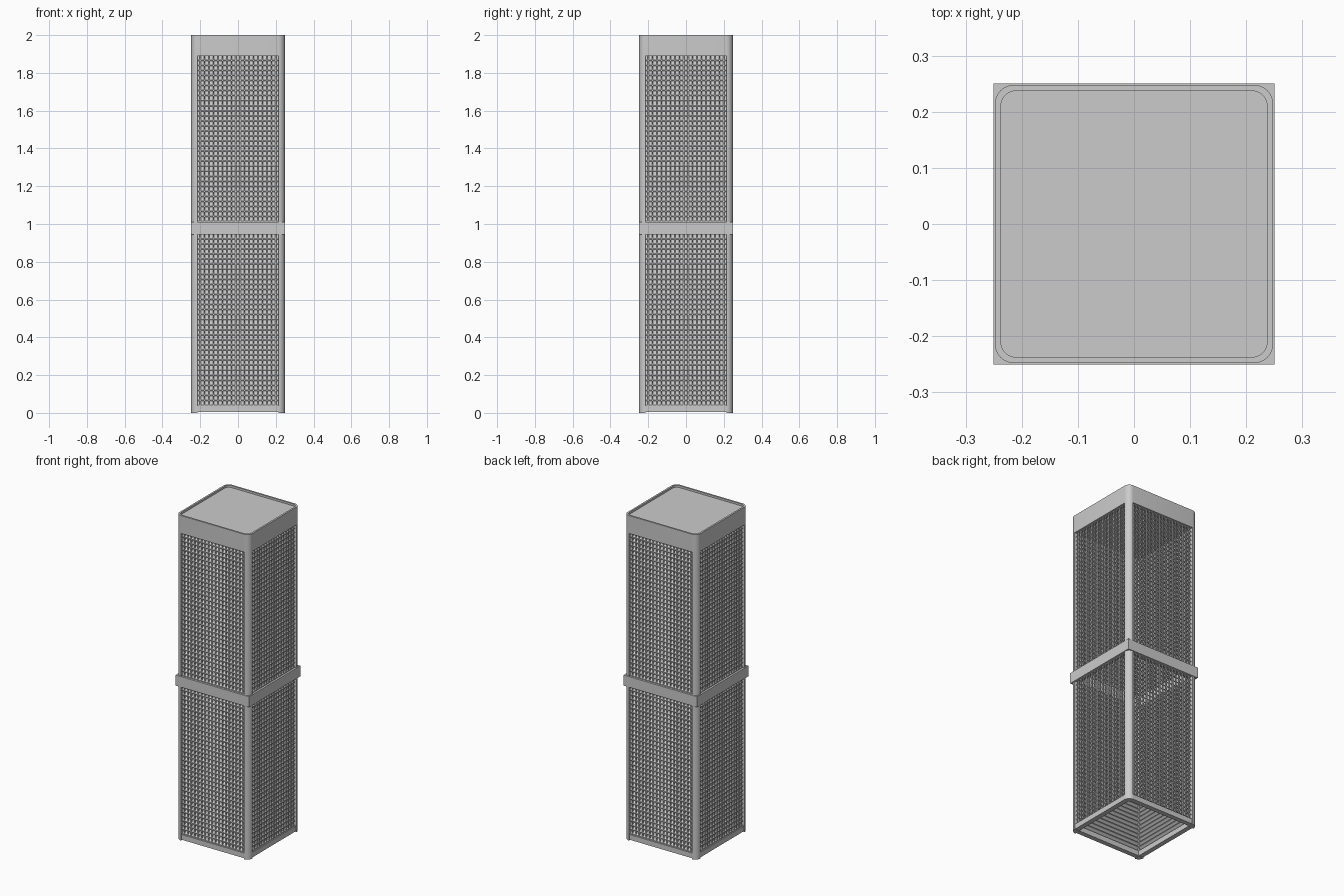
import bpy, bmesh, math
from mathutils import Matrix, Vector

if "Cube" in bpy.data.objects:
    bpy.data.objects.remove(bpy.data.objects["Cube"])

HALF = 0.248      # body half width
RAD = 0.034       # corner radius
PITCH = 0.0265    # louvre spacing


def finish(name, bm, smooth=False):
    bmesh.ops.recalc_face_normals(bm, faces=bm.faces)
    me = bpy.data.meshes.new(name)
    bm.to_mesh(me)
    bm.free()
    ob = bpy.data.objects.new(name, me)
    bpy.context.collection.objects.link(ob)
    if smooth:
        bpy.context.view_layer.objects.active = ob
        ob.select_set(True)
        bpy.ops.object.shade_smooth_by_angle(angle=math.radians(35))
        ob.select_set(False)
    return ob


def rounded(h, r, n=8):
    pts = []
    for k, (sx, sy) in enumerate([(1, 1), (-1, 1), (-1, -1), (1, -1)]):
        for i in range(n + 1):
            a = math.pi / 2 * (k + i / n)
            pts.append((sx * (h - r) + r * math.cos(a), sy * (h - r) + r * math.sin(a)))
    return pts


def loft(bm, rings, cap_last=True):
    """Skin a list of (outline, z) rings."""
    loops = [[bm.verts.new((x, y, z)) for x, y in o] for o, z in rings]
    for a, b in zip(loops, loops[1:]):
        for i in range(len(a)):
            j = (i + 1) % len(a)
            bm.faces.new((a[i], a[j], b[j], b[i]))
    if cap_last:
        bm.faces.new(loops[0])
        bm.faces.new(loops[-1])


def prism(bm, outline, z0, z1):
    loft(bm, [(outline, z0), (outline, z1)])


def box(bm, lo, hi):
    (x0, y0, z0), (x1, y1, z1) = lo, hi
    prism(bm, [(x0, y0), (x1, y0), (x1, y1), (x0, y1)], z0, z1)


def four_sides(bm):
    """Repeat the front geometry around the z axis."""
    geom = bm.verts[:] + bm.edges[:] + bm.faces[:]
    for k in range(1, 4):
        new = bmesh.ops.duplicate(bm, geom=geom)["geom"]
        bmesh.ops.rotate(bm, verts=[v for v in new if isinstance(v, bmesh.types.BMVert)],
                         cent=(0, 0, 0), matrix=Matrix.Rotation(k * math.pi / 2, 3, 'Z'))


# top cap with a raised rim around a slightly sunken lid
bm = bmesh.new()
outer, inner = rounded(HALF, RAD), rounded(0.237, 0.026)
loft(bm, [(outer, 1.89), (outer, 2.0), (inner, 2.0), (inner, 1.988)])
finish("top_cap", bm, True)

# rounded corner posts with an L-shaped section
bm = bmesh.new()
c = HALF - RAD
arc = [(c + RAD * math.cos(math.pi / 2 * i / 8), -c - RAD * math.sin(math.pi / 2 * i / 8)) for i in range(9)]
prism(bm, arc + [(c, -c)], 0, 1.89)
four_sides(bm)
finish("corner_posts", bm, True)

# square band around the middle
bm = bmesh.new()
sq = lambda h: [(-h, -h), (h, -h), (h, h), (-h, h)]
rings = [(sq(0.25), 0.945), (sq(0.25), 1.01), (sq(0.212), 1.01), (sq(0.212), 0.945), (sq(0.25), 0.945)]
loft(bm, rings, False)
bmesh.ops.remove_doubles(bm, verts=bm.verts, dist=1e-5)
finish("middle_band", bm)

# bottom rails between the posts
bm = bmesh.new()
box(bm, (-c, -0.244, 0.004), (c, -0.215, 0.036))
four_sides(bm)
finish("bottom_rails", bm)

# tilted horizontal louvres on both storeys
bm = bmesh.new()
for z0, z1 in ((0.036, 0.945), (1.01, 1.89)):
    n = int((z1 - z0) / PITCH)
    step = (z1 - z0) / n
    for i in range(n):
        z = z0 + i * step
        section = [(-0.238, z), (-0.238, z + 0.005), (-0.214, z + step), (-0.214, z + step - 0.005)]
        ends = [[bm.verts.new((x, y, h)) for y, h in section] for x in (-c, c)]
        for k in range(4):
            j = (k + 1) % 4
            bm.faces.new((ends[0][k], ends[0][j], ends[1][j], ends[1][k]))
        for e in ends:
            bm.faces.new(e)
four_sides(bm)
finish("louvres", bm)

# thin upright bars crossing the louvres
bm = bmesh.new()
for i in range(18):
    x = -0.2 + i * 0.4 / 17
    for z0, z1 in ((0.036, 0.945), (1.01, 1.89)):
        box(bm, (x - 0.003, -0.237, z0), (x + 0.003, -0.229, z1))
four_sides(bm)
finish("upright_bars", bm)
